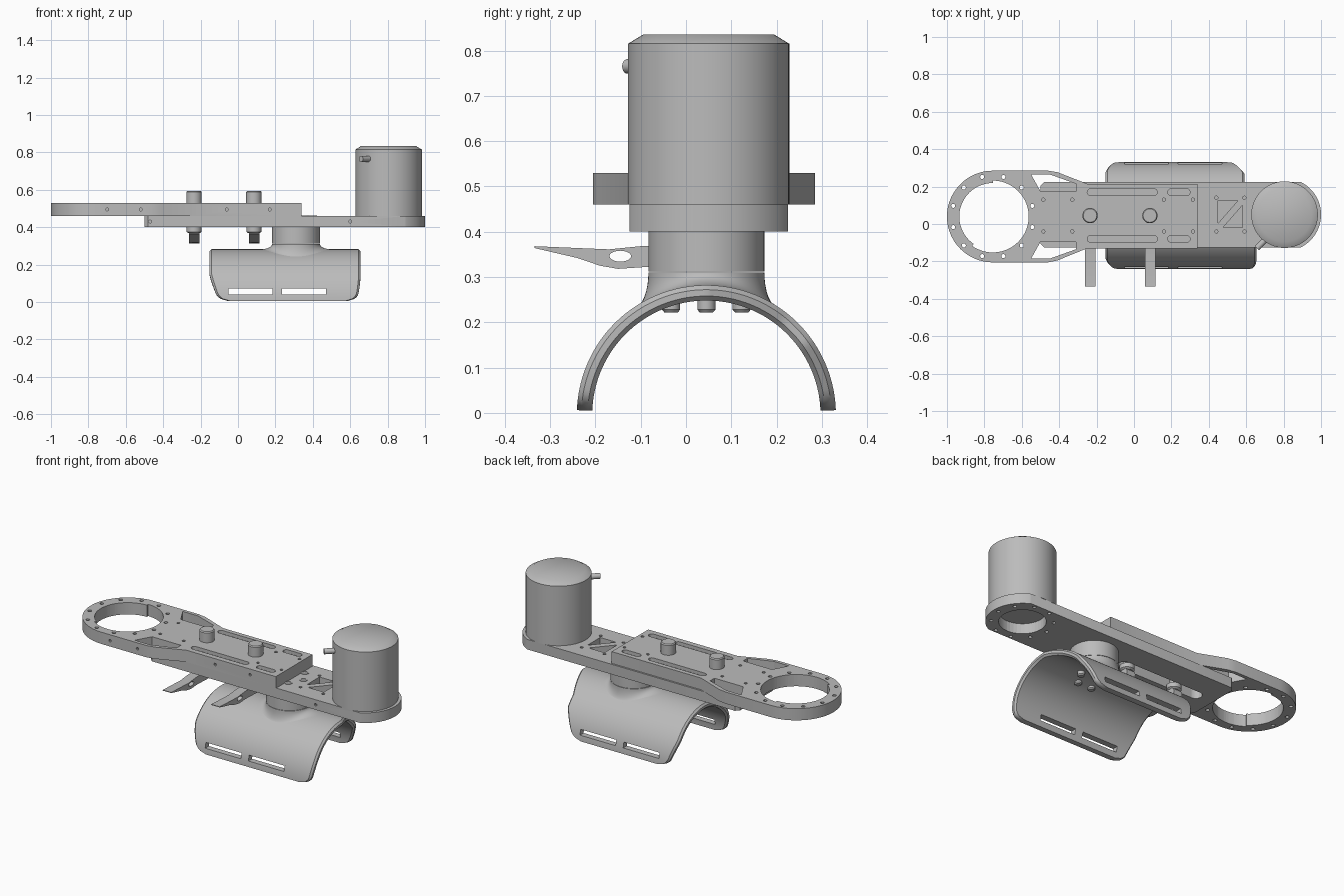
import bpy, bmesh, math
from math import sin, cos, pi, radians, sqrt

if "Cube" in bpy.data.objects:
    bpy.data.objects.remove(bpy.data.objects["Cube"], do_unlink=True)

AXIS_Y = 0.045          # common centre line of the arm
RING = (-0.755, 0.04)
MOTOR = (0.805, 0.05)
POST = (0.31, AXIS_Y)

grey = bpy.data.materials.new("machined grey")
grey.use_nodes = True
GREY = (0.5, 0.5, 0.5, 1)
grey.diffuse_color = GREY
grey.node_tree.nodes["Principled BSDF"].inputs["Base Color"].default_value = GREY


def arc(c, r, a0, a1, n, ry=None):
    ry = ry or r
    angles = [radians(a0 + (a1 - a0) * i / n) for i in range(n + 1)]
    return [(c[0] + r * cos(a), c[1] + ry * sin(a)) for a in angles]


def circle(c, r, n=16, ry=None):
    return arc(c, r, 0, 360, n, ry)[:-1]


def slot(x0, x1, y0, y1):
    r, cy = (y1 - y0) / 2, (y0 + y1) / 2
    return arc((x1 - r, cy), r, -90, 90, 8) + arc((x0 + r, cy), r, 90, 270, 8)


def box(x0, x1, y0, y1):
    return [(x0, y0), (x1, y0), (x1, y1), (x0, y1)]


def mirror(pts, cy):
    return [(x, 2 * cy - y) for x, y in pts]


def place(axis, u, v, w):
    return {"z": (u, v, w), "y": (u, w, v), "x": (w, u, v)}[axis]


def make(name, bm, smooth=True):
    bmesh.ops.recalc_face_normals(bm, faces=bm.faces)
    mesh = bpy.data.meshes.new(name)
    bm.to_mesh(mesh)
    bm.free()
    mesh.materials.append(grey)
    ob = bpy.data.objects.new(name, mesh)
    bpy.context.collection.objects.link(ob)
    return shade(ob) if smooth else ob


def activate(ob):
    bpy.ops.object.select_all(action="DESELECT")
    ob.select_set(True)
    bpy.context.view_layer.objects.active = ob


def shade(ob):
    activate(ob)
    bpy.ops.object.shade_smooth_by_angle(angle=radians(32))
    return ob


def prisms(name, items, smooth=True):
    """Extrude every (outline, low, high, axis) into one object."""
    bm = bmesh.new()
    for pts, lo, hi, axis in items:
        a = [bm.verts.new(place(axis, u, v, lo)) for u, v in pts]
        b = [bm.verts.new(place(axis, u, v, hi)) for u, v in pts]
        bm.faces.new(a)
        bm.faces.new(b[::-1])
        for i in range(len(a)):
            j = (i + 1) % len(a)
            bm.faces.new((a[i], a[j], b[j], b[i]))
    return make(name, bm, smooth)


def cut(ob, items):
    cutter = prisms("cutter", items, False)
    cutter.hide_render = True
    mod = ob.modifiers.new("cut", "BOOLEAN")
    mod.operation, mod.solver, mod.object = "DIFFERENCE", "EXACT", cutter
    activate(ob)
    bpy.ops.object.modifier_apply(modifier="cut")
    bpy.data.objects.remove(cutter, do_unlink=True)
    return shade(ob)


def lathe(name, c, profile, n=64):
    """Revolve (radius, height) points about a vertical axis, capped."""
    bm = bmesh.new()
    rings = [[bm.verts.new((x, y, z)) for x, y in circle(c, r, n)] for r, z in profile]
    for a, b in zip(rings, rings[1:]):
        for i in range(n):
            bm.faces.new((a[i], a[(i + 1) % n], b[(i + 1) % n], b[i]))
    bm.faces.new(rings[0])
    bm.faces.new(rings[-1])
    return make(name, bm)


# Upper plate with clamp ring
TOP0, TOP1 = 0.46, 0.53
upper = prisms("upper_plate", [(arc(RING, 0.245, 90, 270, 40) + [
    (-0.46, -0.205), (-0.41, -0.195), (-0.25, -0.13), (0.34, -0.13),
    (0.34, 0.215), (-0.25, 0.215), (-0.41, 0.277), (-0.46, 0.285)], TOP0, TOP1, "z")])
bore = arc(RING, 0.192, -125, 90, 44) + arc(RING, 0.179, 90, 235, 30)
window = [(-0.55, 0.265), (-0.45, 0.265), (-0.31, 0.215), (-0.31, 0.175), (-0.5, 0.175)]
cuts = [(p, 0.4, 0.6, "z") for p in (bore, window, mirror(window, RING[1]))]
for i in range(12):
    a = radians(15 + 30 * i)
    hole = circle((RING[0] + 0.219 * cos(a), RING[1] + 0.219 * sin(a)), 0.011, 12)
    cuts.append((hole, 0.4, 0.6, "z"))
for x0, x1 in ((-0.25, 0.125), (0.18, 0.3)):
    p = slot(x0, x1, 0.152, 0.188)
    cuts += [(q, 0.51, 0.6, "z") for q in (p, mirror(p, AXIS_Y))]
for x in (-0.485, -0.33, 0.16, 0.315):
    for y in (-0.04, 0.13):
        cuts.append((circle((x, y), 0.009, 10), 0.5, 0.6, "z"))
for x in (-0.7, -0.52):
    cuts.append((circle((x, 0.495), 0.008, 10), -0.3, -0.19, "y"))
for x in (-0.06, 0.17):
    cuts.append((circle((x, 0.495), 0.008, 10), -0.3, -0.115, "y"))
cut(upper, cuts)

# Lower plate, rounded under the motor
lower = prisms("lower_plate", [(arc(MOTOR, 0.195, -64, 64, 40) + [
    (-0.48, 0.225), (-0.5, 0.205), (-0.5, -0.105), (-0.48, -0.125)], 0.4, 0.46, "z")])
tri = [(0.45, 0.005), (0.45, 0.125), (0.555, 0.125)]
tri2 = [(0.475, -0.02), (0.58, -0.02), (0.58, 0.1)]
cuts = [(tri, 0.42, 0.5, "z"), (tri2, 0.42, 0.5, "z"),
        (circle(MOTOR, 0.125, 40), 0.3, 0.5, "z"),
        (slot(-0.42, 0.14, 0.01, 0.08), 0.3, 0.5, "z")]
for x in (0.44, 0.59):
    for y in (-0.04, 0.14):
        cuts.append((circle((x, y), 0.009, 10), 0.44, 0.5, "z"))
for i in range(10):
    a = radians(36 * i)
    hole = circle((MOTOR[0] + 0.165 * cos(a), MOTOR[1] + 0.165 * sin(a)), 0.01, 12)
    cuts.append((hole, 0.3, 0.43, "z"))
for x in (-0.47, 0.6):
    cuts.append((circle((x, 0.43), 0.008, 10), -0.3, -0.11, "y"))
cut(lower, cuts)

# Motor housing and its cable gland
lathe("motor_housing", MOTOR, [(0.178, 0.46), (0.178, 0.815), (0.145, 0.835)], 80)
bm = bmesh.new()
bmesh.ops.create_cone(bm, cap_ends=True, segments=20, radius1=0.016, radius2=0.016, depth=0.07)
gland = make("cable_gland", bm)
gland.rotation_euler = (pi / 2, 0, radians(-45))
gland.location = (0.682, -0.105, 0.765)

# Clamp knobs, shafts and cam levers
for n, x in enumerate((-0.235, 0.085), 1):
    c = (x, AXIS_Y)
    lathe(f"clamp_knob_{n}", c, [(0.041, 0.525), (0.041, 0.588), (0.036, 0.594)], 32)
    lathe(f"clamp_shaft_{n}", c, [(0.022, 0.36), (0.022, 0.53)], 24)
    lathe(f"clamp_washer_{n}", c, [(0.03, 0.368), (0.04, 0.375), (0.04, 0.4)], 32)
    lever = prisms(f"cam_lever_{n}", [([
        (-0.335, 0.368), (-0.335, 0.364), (-0.24, 0.342), (-0.19, 0.325), (-0.15, 0.318),
        (-0.09, 0.322), (0.02, 0.318)] + arc((0.05, 0.343), 0.03, -80, 80, 10) + [
        (0.02, 0.37), (-0.1, 0.368), (-0.17, 0.361)], x - 0.027, x + 0.029, "x")])
    cut(lever, [(circle((-0.145, 0.346), 0.024, 20, 0.012), x - 0.1, x + 0.1, "x")])

# Post and flared neck that lands on the cuff
R_IN, R_OUT = 0.252, 0.286
lathe("post", POST, [(0.128, 0.312), (0.128, 0.4)])
bm = bmesh.new()
N, rows = 64, []
for i in range(9):
    t, row = i / 8 * pi / 2, []
    for k in range(N):
        a = 2 * pi * k / N
        flare = 0.06 * cos(a) ** 2 + 0.03 * sin(a) ** 2
        foot = sqrt(R_OUT ** 2 - ((0.128 + flare) * sin(a)) ** 2) - 0.004
        r = 0.128 + flare * (1 - cos(t))
        z = 0.31 - (0.31 - foot) * sin(t)
        row.append(bm.verts.new((POST[0] + r * cos(a), POST[1] + r * sin(a), z)))
    rows.append(row)
for a, b in zip(rows, rows[1:]):
    for k in range(N):
        bm.faces.new((a[k], a[(k + 1) % N], b[(k + 1) % N], b[k]))
bm.faces.new(rows[0])
make("flared_neck", bm)


# Arm cuff: a half tube whose ends taper towards the free edges
def cuff_ends(s):
    """x limits for s from -1 (front edge) to 1 (back edge)."""
    edge = max(0.0, (abs(s) - 0.62) / 0.38)
    corner = 0.05 * (1 - sqrt(max(0.0, 1 - max(0.0, (abs(s) - 0.9) / 0.1) ** 2)))
    left = -0.153 + 0.05 * edge ** 1.3 + corner
    if s < 0:
        return left, 0.655 - 0.02 * edge ** 2 - corner
    return left, 0.655 - 0.065 * min(1, s / 0.45) - 0.07 * edge - corner


bm = bmesh.new()
sections = []
for i in range(73):
    s = -1 + i / 36
    x0, x1 = cuff_ends(s)
    a, b = s * radians(88), 0.01
    loop = [(x0 + b, R_IN), (x1 - b, R_IN), (x1, R_IN + b), (x1, R_OUT - b),
            (x1 - b, R_OUT), (x0 + b, R_OUT), (x0, R_OUT - b), (x0, R_IN + b)]
    sections.append([bm.verts.new((x, AXIS_Y + r * sin(a), r * cos(a) - 0.004)) for x, r in loop])
for p, q in zip(sections, sections[1:]):
    for k in range(8):
        bm.faces.new((p[k], p[(k + 1) % 8], q[(k + 1) % 8], q[k]))
bm.faces.new(sections[0])
bm.faces.new(sections[-1])
cuff = make("arm_cuff", bm)
cut(cuff, [(box(x, x + 0.235, 0.04, 0.072), y, y + 0.3, "y")
           for x in (-0.05, 0.235) for y in (-0.4, 0.2)])

# Post bolts, showing on the plate and inside the cuff
for n in range(6):
    a = radians(60 * n)
    c = (POST[0] + 0.09 * cos(a), POST[1] + 0.09 * sin(a))
    lathe(f"plate_bolt_{n + 1}", c, [(0.022, 0.45), (0.022, 0.463), (0.014, 0.463), (0.014, 0.455)], 20)
    lathe(f"cuff_bolt_{n + 1}", c, [(0.02, 0.26), (0.02, 0.228), (0.015, 0.222)], 20)
